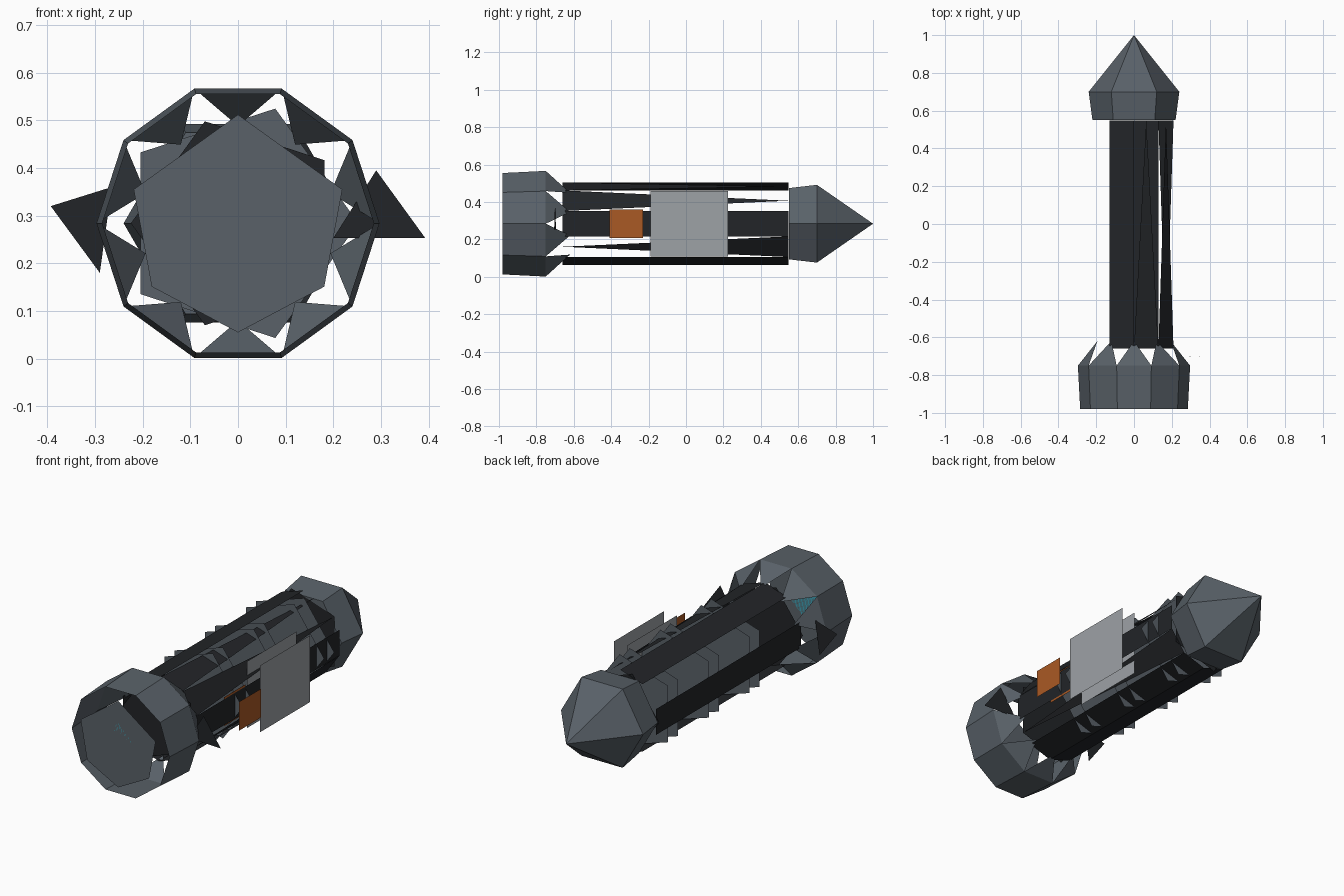
import bpy
from math import cos, sin, radians

if "Cube" in bpy.data.objects:
    bpy.data.objects.remove(bpy.data.objects["Cube"])

ZC = 0.284  # height of the long axis


def material(name, rgb):
    m = bpy.data.materials.new(name)
    m.diffuse_color = (*rgb, 1)
    m.use_nodes = True
    m.node_tree.nodes["Principled BSDF"].inputs["Base Color"].default_value = m.diffuse_color
    return m


STEEL = material("steel", (0.10, 0.12, 0.14))
DARK = material("dark_hull", (0.016, 0.018, 0.021))
ORANGE = material("orange", (0.40, 0.10, 0.018))
PALE = material("pale_grey", (0.34, 0.36, 0.38))
CYAN = material("cyan_glow", (0.05, 0.35, 0.45))


def build(name, verts, faces, mat):
    me = bpy.data.meshes.new(name)
    me.from_pydata(verts, [], faces)
    me.materials.append(mat)
    ob = bpy.data.objects.new(name, me)
    bpy.context.collection.objects.link(ob)
    return ob


def polar(r, deg, y):
    a = radians(deg)
    return (r * cos(a), y, ZC + r * sin(a))


def ring(r, n, y, start=0):
    return [polar(r, start + 360 * i / n, y) for i in range(n)]


def disc(name, r, n, y, start, mat):
    return build(name, ring(r, n, y, start), [tuple(range(n))], mat)


def bands(a, n):
    return [(a + i, a + (i + 1) % n, a + n + (i + 1) % n, a + n + i) for i in range(n)]


# Six-sided nose cone with a closed base
nose = ring(0.22, 6, 0.55) + ring(0.24, 6, 0.70) + [(0, 1.0, ZC)]
build("nose_cone", nose,
      [tuple(range(6))] + bands(0, 6) + [(6 + i, 6 + (i + 1) % 6, 12) for i in range(6)], STEEL)

# Ten-sided open engine bell with inward pointing teeth
bell = ring(0.285, 10, -0.98) + ring(0.297, 10, -0.75) + ring(0.204, 10, -0.62, 18)
build("engine_bell", bell,
      bands(0, 10) + [(10 + i, 10 + (i + 1) % 10, 20 + i) for i in range(10)], STEEL)

# Flat plate closing the engine, with a small glow on it
half = [(0.219, 0.355), (0.181, 0.151)]
outline = [(0, 0.512)] + half + [(0, 0.055)] + [(-x, z) for x, z in reversed(half)]
build("engine_plate", [(x, -1.0, z) for x, z in outline], [tuple(range(6))], STEEL)
disc("engine_glow", 0.11, 4, -1.0, 90, CYAN)

# Hull panels: sides of a decagon, some whole, some tapering to a point
Y0, Y1, R = -0.66, 0.548, 0.22
for k in (0, 108, 180, 252, 288):
    v = [polar(R, k - 18, Y0), polar(R, k + 18, Y0), polar(R, k + 18, Y1), polar(R, k - 18, Y1)]
    build("hull_panel", v, [(0, 1, 2, 3)], DARK)
for k, base, tip in ((72, Y0, Y1), (36, Y0, Y1), (324, Y1, Y0)):
    v = [polar(R, k - 18, base), polar(R, k + 18, base), polar(R * cos(radians(18)), k, tip)]
    build("tapered_hull_panel", v, [(0, 1, 2)], DARK)

# Five-sided bulkheads in pairs, showing through the gaps in the hull
for y in (-0.28, 0.06, 0.40):
    for d in (-0.042, 0.042):
        disc("bulkhead", 0.253, 5, y + d, 0, STEEL)
for y in (-0.655, 0.545):
    disc("hull_end", 0.225, 5, y, 36, DARK)

# Equipment plates on the right side, each an outer and an inner sheet
for name, xs, ya, yb, za, zb, mat in (
        ("side_plate", (0.263, 0.185), -0.19, 0.225, 0.108, 0.46, PALE),
        ("orange_plate", (0.294, 0.205), -0.41, -0.23, 0.208, 0.36, ORANGE)):
    for x in xs:
        build(name, [(x, ya, za), (x, yb, za), (x, yb, zb), (x, ya, zb)], [(0, 1, 2, 3)], mat)

# Thin triangular fins near the bell
build("left_fin", [(-0.393, -0.70, 0.32), (-0.29, -0.70, 0.18), (-0.265, -0.70, 0.36)], [(0, 1, 2)], DARK)
build("right_fin", [(0.29, -0.70, 0.395), (0.393, -0.705, 0.253), (0.20, -0.695, 0.253)], [(0, 1, 2)], DARK)
